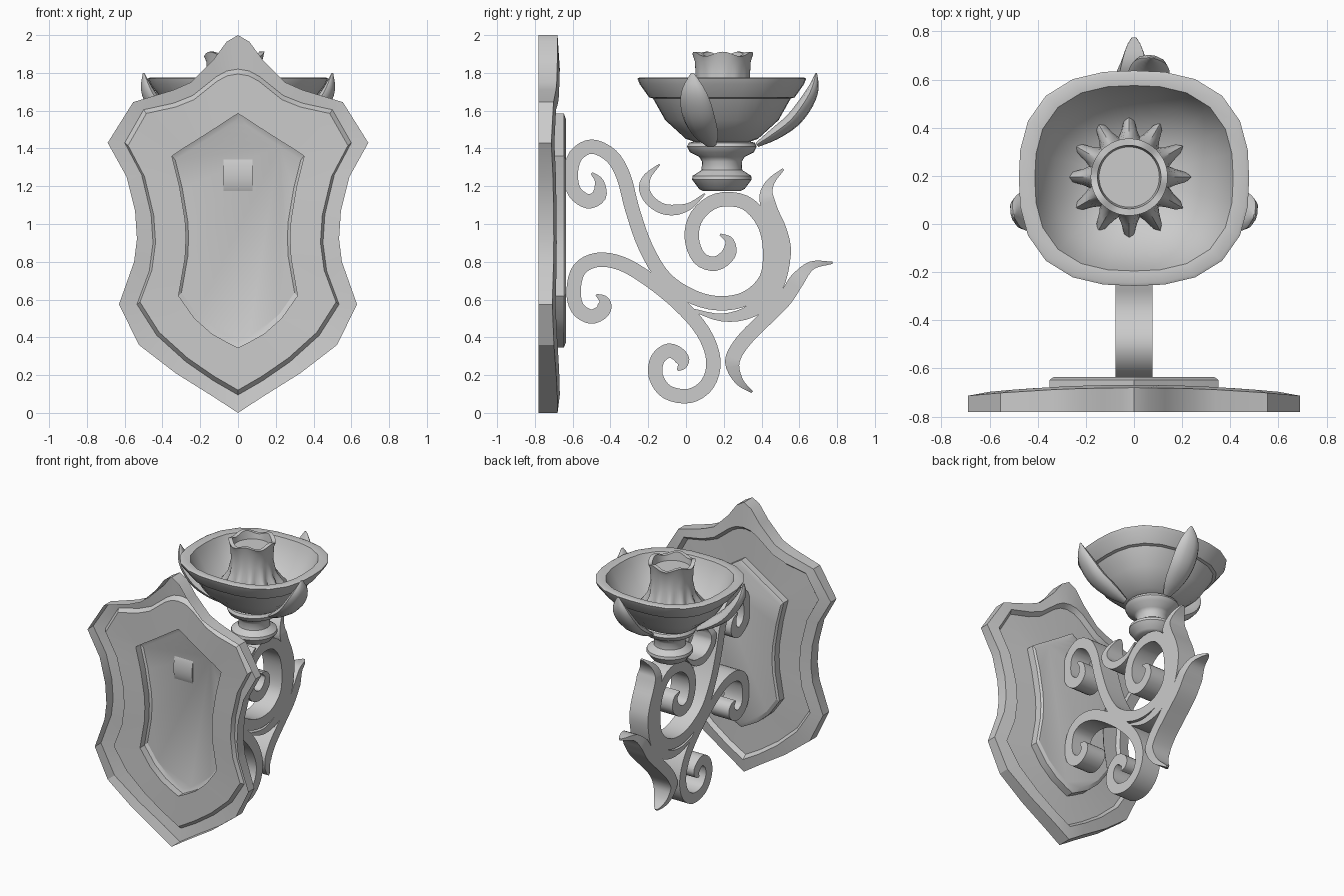
import bpy, bmesh, math
from mathutils import Vector

cube = bpy.data.objects.get("Cube")
if cube:
    bpy.data.objects.remove(cube, do_unlink=True)

grey = bpy.data.materials.new("plain grey")
grey.use_nodes = True
grey.diffuse_color = (0.6, 0.6, 0.6, 1)
grey.node_tree.nodes["Principled BSDF"].inputs["Base Color"].default_value = grey.diffuse_color


def loft(name, rings, cap_start=True, cap_end=True, angle=38):
    """Skin a list of equal closed rings into one object."""
    bm = bmesh.new()
    loops = [[bm.verts.new(p) for p in ring] for ring in rings]
    for a, b in zip(loops, loops[1:]):
        count = len(a)
        for i in range(count):
            j = (i + 1) % count
            bm.faces.new((a[i], a[j], b[j], b[i]))
    if cap_start:
        bm.faces.new(loops[0][::-1])
    if cap_end:
        bm.faces.new(loops[-1])
    bmesh.ops.recalc_face_normals(bm, faces=bm.faces)
    mesh = bpy.data.meshes.new(name)
    bm.to_mesh(mesh)
    bm.free()
    mesh.materials.append(grey)
    mesh.shade_smooth()
    mesh.set_sharp_from_angle(angle=math.radians(angle))
    obj = bpy.data.objects.new(name, mesh)
    bpy.context.collection.objects.link(obj)
    return obj


def smooth_path(points, steps=4):
    """Catmull-Rom samples through the points."""
    pts = [Vector(p) for p in points]
    pts = [2 * pts[0] - pts[1]] + pts + [2 * pts[-1] - pts[-2]]
    out = []
    for a, b, c, d in zip(pts, pts[1:], pts[2:], pts[3:]):
        for s in range(steps):
            t = s / steps
            out.append(0.5 * (2 * b + (c - a) * t + (2 * a - 5 * b + 4 * c - d) * t ** 2
                              + (3 * b - a - 3 * c + d) * t ** 3))
    return out + [pts[-2]]


def ribbon(name, points, thick, leaf_start=False, leaf_end=False, width=0.076):
    """Flat iron band following a (y, z) path; leaf ends narrow to a point."""
    path = smooth_path(points)
    last = len(path) - 1
    rings = []
    for i, p in enumerate(path):
        tangent = (path[min(i + 1, last)] - path[max(i - 1, 0)]).normalized()
        normal = Vector((-tangent.y, tangent.x))
        t = i / last
        reach = 0.3 if leaf_start or leaf_end else 0.08
        h = thick * min(1, 0.15 + min(t, 1 - t) / reach)
        w = width
        if leaf_start:
            w *= max(0.12, min(1, t / 0.25) ** 0.5)
        if leaf_end:
            w *= max(0.12, min(1, (1 - t) / 0.25) ** 0.5)
        a, b = p + normal * h, p - normal * h
        rings.append([(-w, a.x, a.y), (w, a.x, a.y), (w, b.x, b.y), (-w, b.x, b.y)])
    return loft(name, rings)


def lathe(name, profile, squareness=2, stretch=1, segments=24, centre=(0, 0.19),
          lobes=0, wave=0, **caps):
    """Turn a (radius, z[, lobe depth]) profile, optionally squared or lobed."""
    rings = []
    for r, z, *depth in profile:
        ring = []
        for i in range(segments):
            a = 2 * math.pi * i / segments
            c, s = math.cos(a), math.sin(a)
            k = r / (abs(c) ** squareness + abs(s) ** squareness) ** (1 / squareness)
            if depth:
                k *= 1 + depth[0] * math.cos(lobes * a)
            lift = wave * math.cos(5 * a) if z > 1.88 else 0
            ring.append((centre[0] + k * c * stretch, centre[1] + k * s, z + lift))
        rings.append(ring)
    return loft(name, rings, **caps)


# Wall plate: open-backed shield with a raised rim and a raised inner panel
outer = [(0, 2), (.06, 1.965), (.13, 1.87), (.25, 1.75), (.34, 1.71), (.555, 1.645),
         (.69, 1.43), (.59, 1.25), (.545, 1.07), (.535, .92), (.55, .8), (.63, .575),
         (.525, .36), (.33, .21), (.13, .085), (0, 0)]
inner = [(0, 1.82), (.06, 1.81), (.115, 1.78), (.24, 1.68), (.34, 1.64), (.5, 1.605),
         (.6, 1.43), (.51, 1.26), (.46, 1.05), (.45, .9), (.47, .75), (.535, .575),
         (.43, .41), (.275, .27), (.13, .17), (0, .095)]
panel = [(0, 1.585), (.05, 1.553), (.1, 1.52), (.17, 1.475), (.23, 1.437), (.29, 1.4),
         (.35, 1.36), (.31, 1.2), (.28, 1.02), (.275, .93), (.28, .82), (.315, .62),
         (.23, .5), (.14, .42), (.06, .375), (0, .345)]


def plate_ring(half, y, bow=0, shrink=1):
    """Mirror a half outline; bow drops the sides back."""
    full = half + [(-x, z) for x, z in half[-2:0:-1]]
    return [(x * shrink, y - bow * x * x, .95 + (z - .95) * shrink) for x, z in full]


loft("shield_wall_plate", [
    plate_ring(outer, -.78),
    plate_ring(outer, -.68, .07),
    plate_ring(inner, -.668, .08),
    plate_ring(inner, -.70, .06, .97),
    plate_ring(panel, -.70),
    plate_ring(panel, -.647),
    plate_ring(panel, -.635, 0, .95),
], cap_start=False, angle=25)

# Scrolled iron bracket
ribbon("main_scroll", [
    (-.5, 1.27), (-.46, 1.225), (-.46, 1.15), (-.52, 1.12), (-.59, 1.17), (-.61, 1.26),
    (-.585, 1.36), (-.5, 1.41), (-.395, 1.36), (-.33, 1.25), (-.285, 1.08), (-.215, .88),
    (-.11, .71), (.045, .61), (.19, .58), (.325, .61), (.425, .71), (.445, .865),
    (.41, 1.01), (.31, 1.115), (.165, 1.125), (.06, 1.045), (.03, .93), (.07, .82),
    (.155, .79), (.225, .84), (.23, .91), (.18, .945)], .038)
ribbon("lower_scroll", [
    (-.475, .625), (-.435, .595), (-.44, .54), (-.505, .51), (-.575, .555), (-.595, .65),
    (-.565, .76), (-.47, .81), (-.34, .79), (-.195, .705), (-.035, .575), (.09, .43),
    (.145, .28), (.115, .155), (.02, .09), (-.1, .11), (-.16, .195), (-.15, .285),
    (-.09, .33), (-.03, .3), (-.02, .255), (-.045, .225)], .038)
ribbon("outer_band_leaf", [
    (.02, .55), (.19, .505), (.345, .54), (.47, .66), (.515, .84), (.495, .96),
    (.447, 1.07), (.425, 1.155), (.45, 1.225), (.515, 1.29)], .04, leaf_end=True)
ribbon("lower_leaf", [
    (.775, .795), (.665, .78), (.59, .705), (.52, .6), (.4, .48), (.295, .37),
    (.245, .27), (.28, .17), (.35, .11)], .04, leaf_start=True, leaf_end=True)
ribbon("upper_curl", [
    (-.14, 1.315), (-.205, 1.25), (-.22, 1.18), (-.18, 1.115), (-.1, 1.075),
    (.01, 1.09), (.1, 1.16)], .028, leaf_start=True)

# Turned neck below the bowl
lathe("neck", [(.1, 1.175), (.12, 1.185), (.158, 1.235), (.155, 1.255), (.108, 1.285),
               (.105, 1.33), (.12, 1.355), (.17, 1.38), (.185, 1.41), (.175, 1.43),
               (.1, 1.45)])

# Rounded-square drip bowl with a flared rim
lathe("bowl", [(.1, 1.42), (.19, 1.45), (.3, 1.55), (.365, 1.665), (.385, 1.67),
               (.435, 1.74), (.447, 1.77), (.435, 1.776), (.385, 1.77), (.37, 1.73),
               (.31, 1.61), (.2, 1.52), (.1, 1.49)],
      squareness=2.6, stretch=1.07)

# Candle cup with a lobed skirt, and the candle end inside it
lathe("candle_cup", [(.2, 1.5, .2), (.215, 1.55, .2), (.19, 1.6, .13), (.158, 1.67, .04),
                     (.142, 1.76, 0), (.148, 1.86, 0), (.16, 1.9, 0), (.132, 1.9, 0),
                     (.125, 1.85, 0)],
      segments=72, centre=(-.02, .195), lobes=12, wave=.012, cap_start=False)

# Three thick leaves hugging the bowl
spine = [(.19, 1.42, .03), (.28, 1.475, .07), (.38, 1.55, .088), (.45, 1.64, .085),
         (.49, 1.72, .06), (.505, 1.8, .008)]
for name, degrees in (("left", -18), ("back", 82), ("right", 198)):
    a = math.radians(degrees)
    out = Vector((math.cos(a) * 1.04, math.sin(a), 0))
    side = Vector((-math.sin(a), math.cos(a), 0))
    path = smooth_path(spine, 3)
    rings = []
    for i, (r, z, w) in enumerate(path):
        step = path[min(i + 1, len(path) - 1)] - path[max(i - 1, 0)]
        across = (out * step.y - Vector((0, 0, step.x))).normalized()
        mid = Vector((0, .19, z)) + out * r
        rings.append([mid + side * w * math.cos(t) + across * w * .45 * math.sin(t)
                      for t in (k * math.pi / 5 for k in range(10))])
    loft(name + "_bowl_leaf", rings, angle=60)
